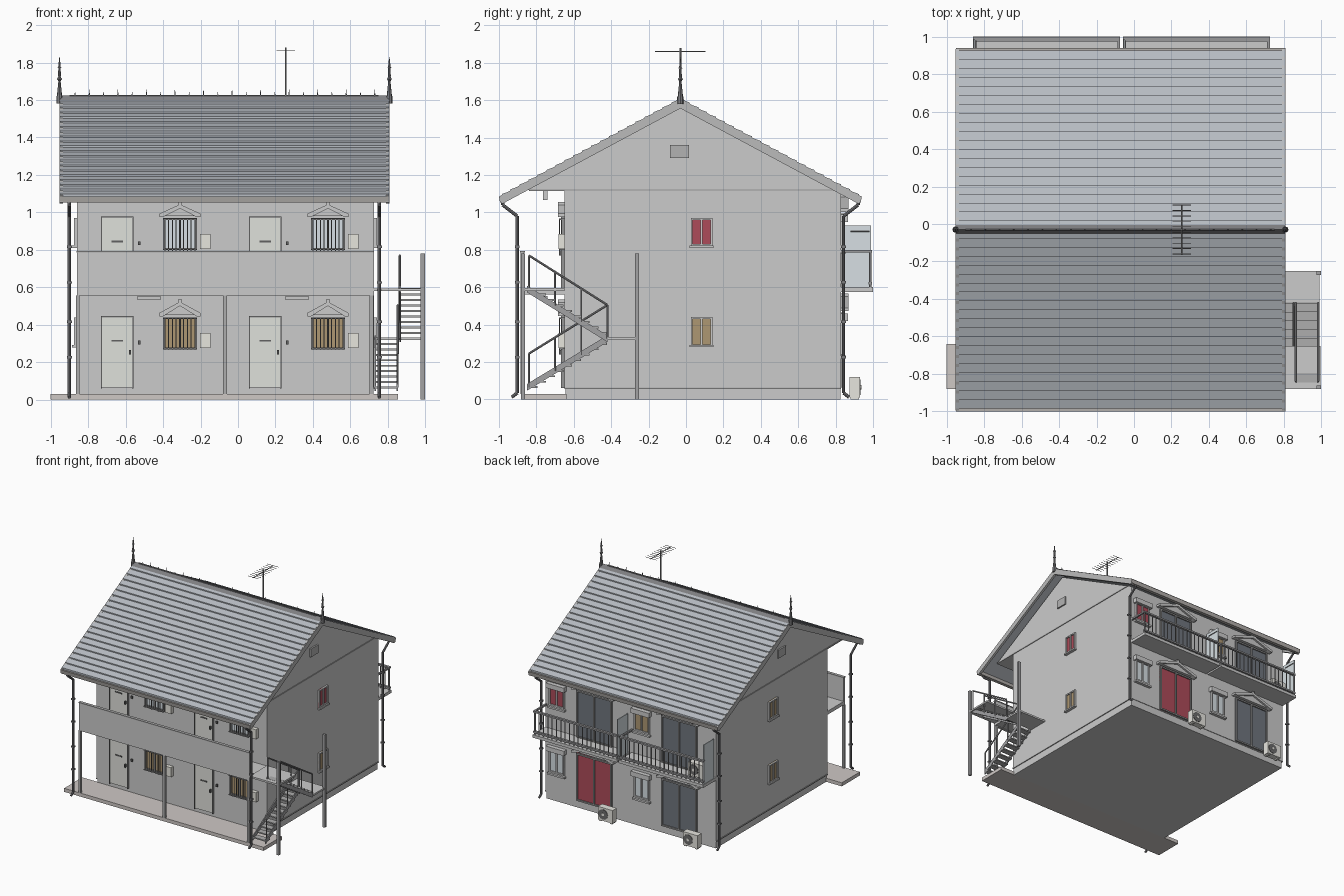
import bpy, bmesh
from mathutils import Vector

if "Cube" in bpy.data.objects:
    bpy.data.objects.remove(bpy.data.objects["Cube"])

PARTS = {}
X0, X1, Y0, Y1, YR = -0.86, 0.725, -0.65, 0.83, -0.03   # wall faces and ridge line


class Part:
    """Collects simple solids into one named object."""
    def __init__(self, name, color=None):
        self.name, self.color, self.bm = name, color, bmesh.new()
        PARTS[name] = self

    def prism(self, pts, axis, a, b):
        put = (lambda p, t: (t, p[0], p[1])) if axis == 'x' else (lambda p, t: (p[0], t, p[1]))
        lo, hi = ([self.bm.verts.new(put(p, t)) for p in pts] for t in (a, b))
        n = len(pts)
        self.bm.faces.new(lo)
        self.bm.faces.new(hi[::-1])
        for i in range(n):
            j = (i + 1) % n
            self.bm.faces.new((lo[i], hi[i], hi[j], lo[j]))

    def box(self, x0, x1, y0, y1, z0, z1):
        self.prism([(x0, z0), (x1, z0), (x1, z1), (x0, z1)], 'y', y0, y1)

    def wall(self, side, u0, u1, z0, z1, d0, d1):
        """Box on a wall: u along the wall, d out of it."""
        if side in 'FB':
            y, s = (Y0, -1) if side == 'F' else (Y1, 1)
            self.box(u0, u1, y + s * d0, y + s * d1, z0, z1)
        else:
            x, s = (X0, -1) if side == 'L' else (X1, 1)
            self.box(x + s * d0, x + s * d1, u0, u1, z0, z1)

    def rod(self, pts, r, r2=None, n=8):
        for a, b in zip(pts, pts[1:]):
            a, b = Vector(a), Vector(b)
            v = bmesh.ops.create_cone(self.bm, cap_ends=True, segments=n, radius1=r,
                                      radius2=r if r2 is None else r2, depth=(b - a).length)['verts']
            m = (b - a).to_track_quat('Z', 'Y').to_matrix().to_4x4()
            m.translation = (a + b) / 2
            bmesh.ops.transform(self.bm, matrix=m, verts=v)

    def build(self):
        bmesh.ops.recalc_face_normals(self.bm, faces=self.bm.faces)
        me = bpy.data.meshes.new(self.name)
        self.bm.to_mesh(me)
        self.bm.free()
        bpy.context.collection.objects.link(bpy.data.objects.new(self.name, me))
        if self.color:
            mat = bpy.data.materials.new(self.name)
            mat.diffuse_color = (*self.color, 1)
            mat.use_nodes = True
            mat.node_tree.nodes["Principled BSDF"].inputs["Base Color"].default_value = mat.diffuse_color
            me.materials.append(mat)


# Walls with gable and overhanging front ceiling, foundation, porch slab
walls = Part("walls")
walls.prism([(Y0, .06), (Y1, .06), (Y1, 1.095), (YR, 1.56), (-.85, 1.12), (Y0, 1.12)], 'x', X0, X1)
base = Part("foundation", (.6, .6, .6))
base.box(X0 + .005, X1 - .005, Y0 + .005, Y1 - .005, 0, .06)
slab = Part("porch_slab", (.62, .58, .56))
slab.box(-1, .855, -.88, Y0 + .01, 0, .03)
trim = Part("wall_trim", (.45, .45, .45))
for s in 'LR':
    trim.wall(s, -.84, .79, 1.115, 1.125, 0, .005)
    trim.wall(s, Y0, Y1, .057, .065, 0, .005)
    trim.wall(s, -.085, .015, 1.29, 1.36, 0, .012)

# Roof with overlapping tile rows, barge boards, gutters
roof = Part("roof_tiles", (.48, .51, .55))
barge = Part("barge_boards", (.5, .5, .5))
gutter = Part("gutters", (.45, .43, .41))
pipes = Part("downpipes", (.2, .2, .21))
zt = lambda d: 1.605 - .54 * d
ROWS, D = 20, .955
for s in (-1, 1):
    prof = []
    for i in range(ROWS):
        a, b = D * i / ROWS, D * (i + 1) / ROWS
        prof += [(YR + s * a, zt(a)), (YR + s * b, zt(b) + .009)]
    prof += [(YR + s * D, zt(D) - .025), (YR, 1.575)]
    roof.prism(prof, 'x', -.95, .805)
    for x in (-.953, .79):
        barge.prism([(YR, 1.608), (YR + s * .965, zt(.965) + .003),
                     (YR + s * .965, zt(.965) - .03), (YR + s * .95, zt(.95) - .045), (YR, 1.556)], 'x', x, x + .02)
    e = YR + s * .95
    gutter.prism([(e - .02, 1.085), (e + .02, 1.085), (e + .014, 1.052), (e - .014, 1.052)], 'x', -.95, .81)
    p = YR + s * .872
    for x in (-.9, .755):
        pipes.rod([(x, e, 1.055), (x, e, 1.04), (x, p, .98), (x, p, .035), (x, p + s * .03, .012)], .009)
        for z in (.22, .41, .62, .81):
            pipes.box(x - .013, x + .013, p - .013, p + .013, z, z + .012)

# Ridge cap, ridge spikes and finials
ridge = Part("ridge_ornament", (.22, .22, .23))
ridge.prism([(YR - .028, 1.592), (YR, 1.625), (YR + .028, 1.592)], 'x', -.95, .805)
for i in range(22):
    x = -.87 + i * 1.6 / 21
    h = .035 if i % 2 else .022
    ridge.rod([(x, YR, 1.615), (x, YR, 1.62 + h)], .005, .001, 6)
ridge.box(-.9, .75, YR - .004, YR + .004, 1.615, 1.628)
for x in (-.953, .808):
    for z0, z1, a, b in ((1.58, 1.62, .017, .017), (1.62, 1.7, .014, .006), (1.7, 1.712, .006, .013),
                         (1.712, 1.725, .013, .006), (1.725, 1.77, .008, .006), (1.77, 1.775, .012, .008), (1.775, 1.83, .007, .001)):
        ridge.rod([(x, YR, z0), (x, YR, z1)], a, b)

# Antenna
ant = Part("antenna", (.3, .3, .3))
ant.rod([(.255, YR, 1.58), (.255, YR, 1.88)], .005)
ant.rod([(.255, -.165, 1.86), (.255, .105, 1.86)], .003)
for i in range(10):
    y = -.16 + i * .029
    ant.rod([(.205, y, 1.862), (.305, y, 1.862)], .002, n=5)

# Openings
frame = Part("window_frames", (.3, .3, .3))
lframe = Part("light_frames", (.75, .75, .74))
glass = {'brown': Part("brown_curtains", (.42, .31, .17)), 'red': Part("red_curtains", (.42, .07, .1)),
         'dark': Part("dark_glass", (.16, .18, .21)), 'pale': Part("pale_glass", (.68, .74, .78))}
ped = Part("pediments", (.6, .6, .6))
bars = Part("window_bars", (.25, .25, .25))


def window(side, u, z0, z1, w, col, fr=frame, t=.01):
    h = w / 2
    glass[col].wall(side, u - h, u + h, z0, z1, -.005, .006)
    for a, b, c, d in ((u - h, u - h + t, z0, z1), (u + h - t, u + h, z0, z1), (u - h, u + h, z0, z0 + t),
                       (u - h, u + h, z1 - t, z1), (u - t / 2, u + t / 2, z0, z1)):
        fr.wall(side, a, b, c, d, 0, .016)


def pediment(side, u, z, w, h, depth):
    y, s = (Y0, -1) if side == 'F' else (Y1, 1)
    k = w / 2
    ped.prism([(u - k, z), (u, z + h), (u + k, z), (u + k, z - .018), (u + k - .02, z - .018), (u, z + h - .022),
               (u - k + .02, z - .018), (u - k, z - .018)], 'y', y, y + s * depth)
    ped.prism([(u - k + .02, z - .012), (u, z + h - .012), (u + k - .02, z - .012)], 'y', y, y + s * depth * .6)
    ped.box(u - .01, u + .01, y, y + s * depth, z + h - .015, z + h + .012)


doors = Part("entrance_doors", (.74, .75, .71))
fit = Part("door_fittings", (.12, .12, .12))
meter = Part("meter_boxes", (.8, .79, .73))
lamps = Part("corridor_lamps", (.85, .85, .83))
boxes = Part("shutter_boxes", (.66, .66, .66))
ac = Part("air_conditioners", (.8, .79, .74))
fans = Part("air_conditioner_fans", (.15, .15, .15))


def aircon(x, z):
    ac.box(x - .068, x + .068, .875, .93, z + .01, z + .12)
    for dx in (-.05, .05):
        ac.box(x + dx - .01, x + dx + .01, .88, .925, z, z + .01)
    fans.rod([(x + .018, .925, z + .065), (x + .018, .934, z + .065)], .042, n=20)
    ac.rod([(x + .018, .93, z + .065), (x + .018, .937, z + .065)], .012, n=12)


for k in (0, 1):                         # two flats side by side
    o = k * .79
    for f in (0, 1):                     # two floors
        z = f * .53
        # Front: door, barred window, meter box, lamp
        doors.wall('F', -.725 + o, -.565 + o, .065 + z, .44 + z, 0, .012)
        for a, b, c, d in ((-.732, -.725, .06, .447), (-.565, -.558, .06, .447), (-.732, -.558, .44, .447)):
            frame.wall('F', a + o, b + o, c + z, d + z, 0, .018)
        fit.wall('F', -.675 + o, -.615 + o, .31 + z, .32 + z, .01, .016)
        fit.wall('F', -.582 + o, -.572 + o, .24 + z, .265 + z, .01, .03)
        fit.wall('F', -.535 + o, -.521 + o, .295 + z, .315 + z, 0, .012)
        window('F', -.31 + o, .27 + z, .44 + z, .18, 'pale' if f else 'brown')
        for i in range(9):
            x = -.39 + i * .02 + o
            bars.rod([(x, -.677, .265 + z), (x, -.677, .435 + z)], .003, n=6)
        for c in (.268, .43):
            bars.wall('F', -.4 + o, -.22 + o, c + z, c + z + .007, .01, .03)
        pediment('F', -.31 + o, .463 + z, .22, .06 if not f else .05, .035)
        meter.wall('F', -.202 + o, -.146 + o, .275 + z, .355 + z, 0, .032)
        lamps.box(-.54 + o, -.41 + o, -.765, -.74, .535 + z, .552 + z) if not f else \
            lamps.box(-.54 + o, -.41 + o, -.765, -.74, 1.065, 1.115)
        # Back: sliding door and small shuttered window
        bx = -.525 + o
        window('B', bx, .065 + z, .465 + z, .33, 'red' if (k, f) == (1, 0) else 'dark', frame, .013)
        pediment('B', bx, .49 + z, .39, .065, .04)
        window('B', -.175 + o, .24 + z + f * .03, .43 + z, .14, ('brown', 'red')[k] if f else 'pale', lframe, .012)
        boxes.wall('B', -.26 + o, -.09 + o, .42 + z, .46 + z, 0, .035)
        boxes.wall('B', -.255 + o, -.095 + o, .22 + z + f * .03, .235 + z + f * .03, 0, .025)
    aircon(-.69 + o, 0)
aircon(-.74, .6)
for s in 'LR':                           # gable end windows
    window(s, .083, .285, .44, .115, 'brown', lframe)
    window(s, .083, .82, .97, .115, 'red' if s == 'R' else 'brown', lframe)
    for z in (.28, .81):
        lframe.wall(s, .018, .148, z, z + .012, 0, .025)

# Front corridor: floor, parapet and posts
corr = Part("front_corridor")
corr.box(X0, X1, -.87, Y0, .56, .59)
corr.box(X0, X1, -.885, -.865, .555, .79)
posts = Part("corridor_posts", (.42, .42, .42))
for x in (-.855, -.07, .713):
    posts.box(x - .01, x + .01, -.885, -.862, .03, .556)
posts.box(X0 - .002, X1 + .002, -.888, -.862, .785, .793)

# Rear balconies with railings and privacy screens
balc = Part("balcony_floors", (.62, .62, .62))
rail = Part("balcony_railings", (.32, .32, .33))
screen = Part("balcony_screens", (.68, .74, .77))
for a, b in ((X0, -.075), (-.06, X1)):
    balc.box(a, b, Y1, 1, .575, .6)
    for z in (.615, .785):
        rail.box(a, b, .975, .995, z, z + .014)
    rail.box(b - .014, b, Y1, .995, .785, .799)
    for i in range(20):
        x = a + .01 + i * (b - a - .02) / 19
        rail.rod([(x, .985, .6), (x, .985, .79)], .007 if i in (0, 19) else .004, n=6)
    screen.box(a + .003, a + .011, Y1 + .02, .988, .6, .93)
    rail.rod([(a + .014, .88, .9), (a + .014, .98, .9)], .004)

# Outside stair: landings, two flights, posts, rails
stair = Part("stair_landings", (.6, .6, .6))
stair.box(X1, .995, -.88, Y0, .58, .595)
stair.box(X1, .99, -.42, -.25, .318, .333)
steel = Part("stair_steel", (.36, .36, .37))
treads = Part("stair_treads", (.42, .42, .42))
for y in (-.262, -.872):
    steel.box(.975, .997, y - .01, y + .01, 0, .78)
for xa, xb, za, zb in ((.73, .855, .065, .325), (.862, .985, .59, .325)):
    for x in (xa, xb - .008):
        steel.prism([(-.85, za - .018), (-.42, zb - .018), (-.42, zb + .018), (-.85, za + .018)], 'x', x, x + .008)
    for i in range(9):
        t = i / 9
        y, z = -.84 + .42 * t, za + (zb - za) * t
        treads.box(xa, xb, y - .005, y + .045, z - .004, z + .006)
for x, za, zb in ((.853, .065, .325), (.864, .59, .325), (.983, .59, .325)):
    steel.rod([(x, -.84, za + .18), (x, -.42, zb + .18)], .006)
    for i in range(4):
        y, z = -.84 + .14 * i, za + (zb - za) * i / 3
        steel.rod([(x, y, z), (x, y, z + .18)], .005)

for part in PARTS.values():
    part.build()
